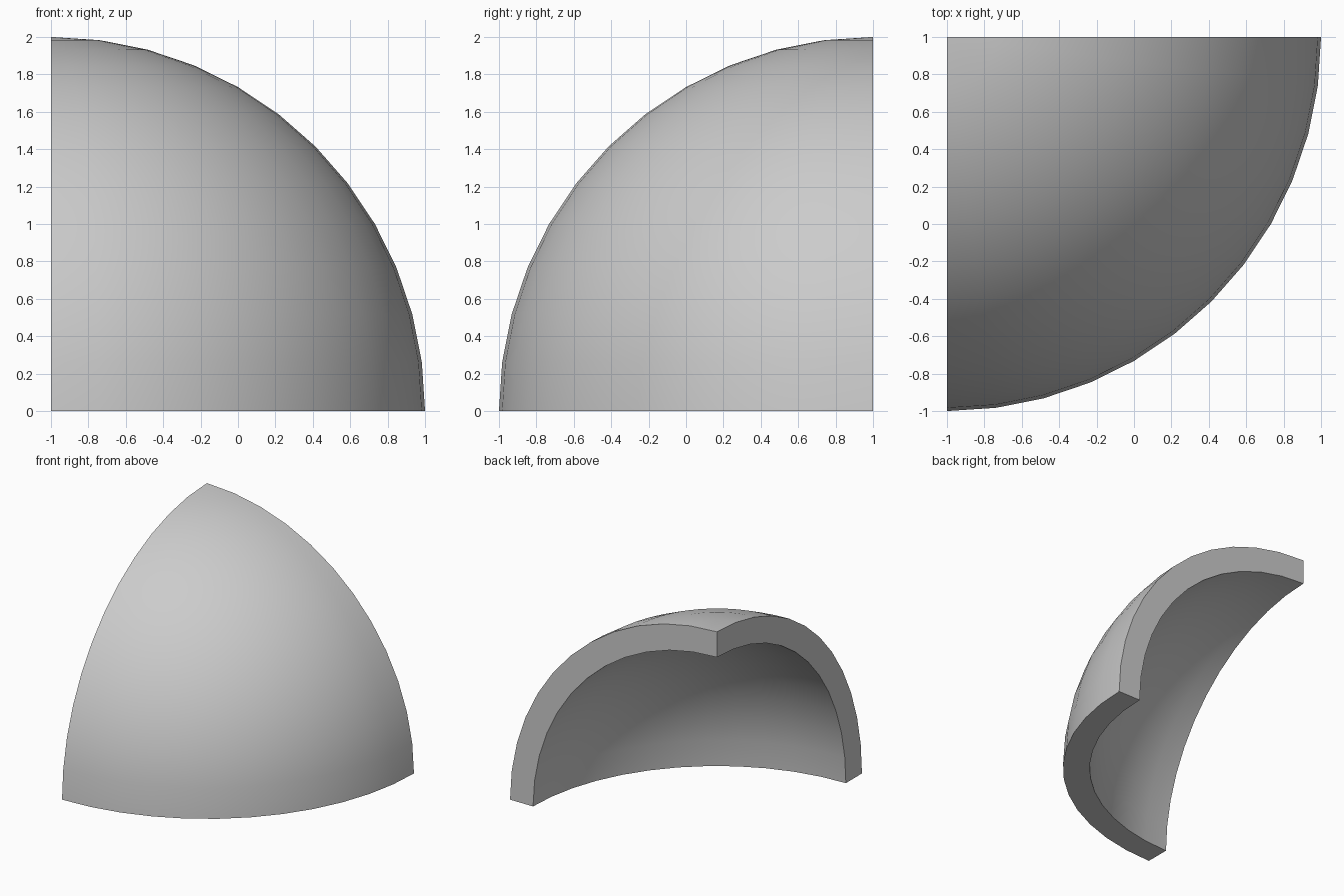
import bpy
import bmesh
import math
from mathutils import Matrix, Vector

cube = bpy.data.objects.get("Cube")
if cube:
    bpy.data.objects.remove(cube, do_unlink=True)

RADIUS = 2.0
INNER_SCALE = 8 / 9
CENTRE = Vector((-1, 1, 0))

# Single grey material
grey = bpy.data.materials.new("plain grey")
grey.use_nodes = True
colour = (0.6, 0.6, 0.6, 1)
grey.diffuse_color = colour
grey.node_tree.nodes["Principled BSDF"].inputs["Base Color"].default_value = colour

# Outer skin: a sphere cut down to its front left upper eighth
bm = bmesh.new()
bmesh.ops.create_uvsphere(bm, u_segments=48, v_segments=24, radius=RADIUS)
for keep in ((1, 0, 0), (0, -1, 0), (0, 0, 1)):
    bmesh.ops.bisect_plane(bm, geom=bm.verts[:] + bm.edges[:] + bm.faces[:],
                           dist=0.001, plane_co=(0, 0, 0), plane_no=keep,
                           clear_inner=True)

# Inner skin: a smaller copy facing inwards
copy = bmesh.ops.duplicate(bm, geom=bm.verts[:] + bm.edges[:] + bm.faces[:])["geom"]
inner_verts = [g for g in copy if isinstance(g, bmesh.types.BMVert)]
inner_faces = [g for g in copy if isinstance(g, bmesh.types.BMFace)]
bmesh.ops.transform(bm, matrix=Matrix.Scale(INNER_SCALE, 4), verts=inner_verts)
bmesh.ops.reverse_faces(bm, faces=inner_faces)

# Flat rims joining the two skins
bmesh.ops.bridge_loops(bm, edges=[e for e in bm.edges if e.is_boundary])
bmesh.ops.recalc_face_normals(bm, faces=bm.faces[:])
bmesh.ops.translate(bm, vec=CENTRE, verts=bm.verts[:])

mesh = bpy.data.meshes.new("sphere_shell_eighth")
bm.to_mesh(mesh)
bm.free()
mesh.materials.append(grey)
shell = bpy.data.objects.new("sphere_shell_eighth", mesh)
bpy.context.collection.objects.link(shell)

# Smooth skins with crisp rim edges
bpy.ops.object.select_all(action="DESELECT")
shell.select_set(True)
bpy.context.view_layer.objects.active = shell
bpy.ops.object.shade_smooth_by_angle(angle=math.radians(30))
